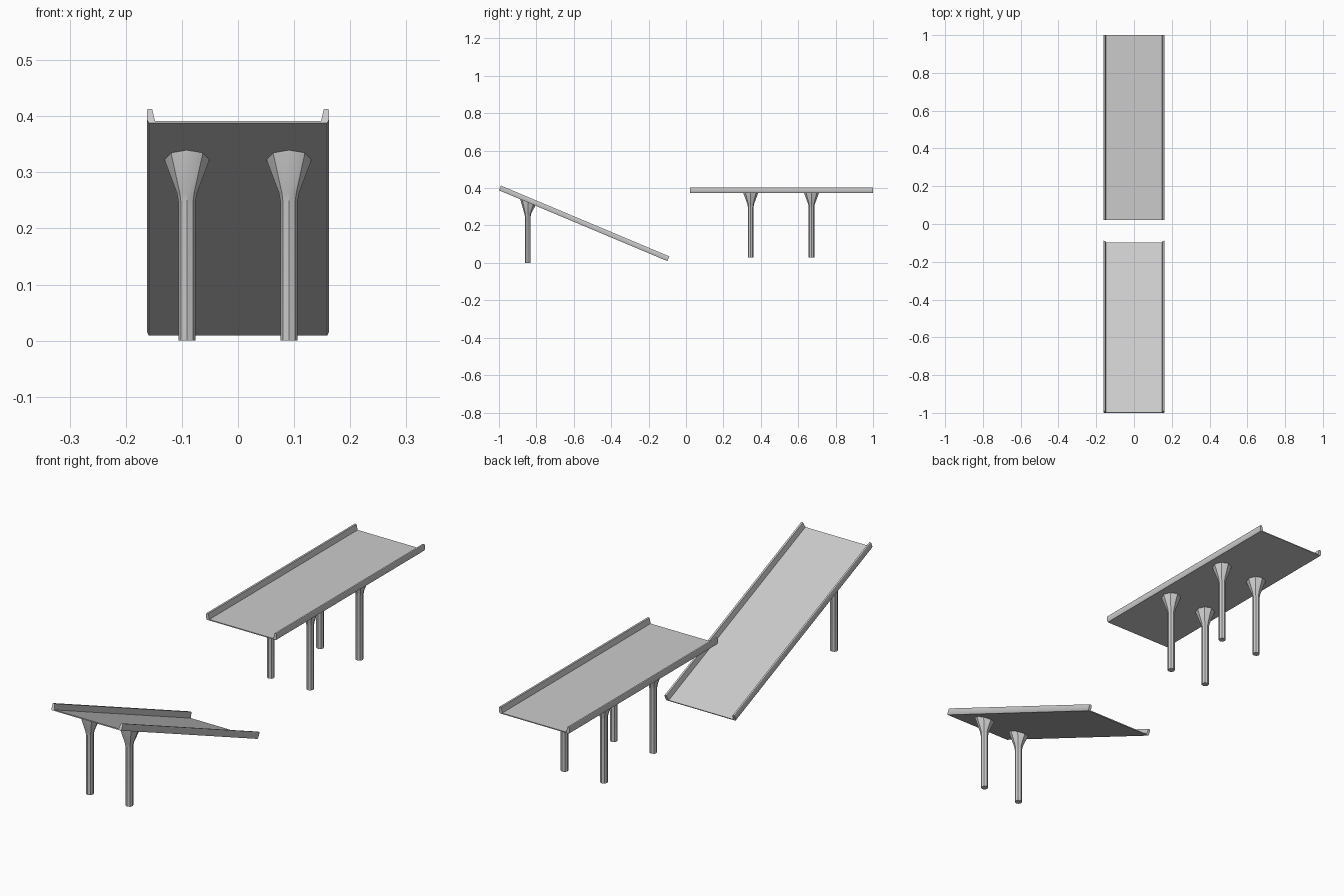
import bpy, bmesh, math
from mathutils import Vector

if "Cube" in bpy.data.objects:
    bpy.data.objects.remove(bpy.data.objects["Cube"])

RAMP_ANGLE = math.atan2(0.377, 0.897)
SLOPE = math.tan(RAMP_ANGLE)


def finish(bm, name):
    bmesh.ops.recalc_face_normals(bm, faces=bm.faces)
    me = bpy.data.meshes.new(name)
    bm.to_mesh(me)
    bm.free()
    ob = bpy.data.objects.new(name, me)
    bpy.context.collection.objects.link(ob)
    bpy.ops.object.select_all(action='DESELECT')
    ob.select_set(True)
    bpy.context.view_layer.objects.active = ob
    bpy.ops.object.shade_smooth_by_angle(angle=math.radians(40))
    return ob


# Half of the channel profile (x, height): thin plate with a raised curb
half = [(0.148, 0.004), (0.153, 0.027), (0.1605, 0.0275),
        (0.162, 0.024), (0.162, 0.006), (0.159, 0.0)]
profile = half + [(-x, h) for x, h in reversed(half)]


def deck(name, start, length, angle):
    """Channel swept along +y from start, pitched down by angle."""
    bm = bmesh.new()
    along = Vector((0, math.cos(angle), -math.sin(angle)))
    up = Vector((0, math.sin(angle), math.cos(angle)))
    rings = []
    for d in (0, length):
        rings.append([bm.verts.new(Vector(start) + Vector((x, 0, 0)) + up * h + along * d)
                      for x, h in profile])
    n = len(profile)
    for i in range(n):
        j = (i + 1) % n
        bm.faces.new((rings[0][i], rings[0][j], rings[1][j], rings[1][i]))
    # End faces: the plate strip plus one curb each side
    for r in rings:
        bm.faces.new((r[0], r[5], r[6], r[11]))
        bm.faces.new(r[0:6])
        bm.faces.new(r[6:12])
    return finish(bm, name)


def pillar(name, x, y, foot, top, slope=0.0, sides=8):
    """Round post with a flared head whose top follows the deck slope."""
    bm = bmesh.new()
    rings = []
    for r, z, s in ((0.015, foot, 0), (0.015, top - 0.077, 0),
                    (0.018, top - 0.06, 0), (0.039, top - 0.004, slope),
                    (0.039, top + 0.001, slope)):
        ring = []
        for k in range(sides):
            a = math.tau * k / sides
            dy = r * math.sin(a)
            ring.append(bm.verts.new((x + r * math.cos(a), y + dy, z - s * dy)))
        rings.append(ring)
    for lo, hi in zip(rings, rings[1:]):
        for k in range(sides):
            m = (k + 1) % sides
            bm.faces.new((lo[k], lo[m], hi[m], hi[k]))
    bm.faces.new(rings[0])
    bm.faces.new(rings[-1])
    return finish(bm, name)


# Sloping ramp and level platform
deck("ramp_deck", (0, -1.0, 0.388), 0.977, RAMP_ANGLE)
deck("platform_deck", (0, 0.022, 0.375), 0.978, 0.0)

# Supports: one pair under the ramp, two pairs under the platform
for side, x in (("left", -0.091), ("right", 0.091)):
    pillar("ramp_pillar_" + side, x, -0.846, 0.0, 0.388 - 0.154 * SLOPE, SLOPE)
    for place, y in (("front", 0.346), ("back", 0.671)):
        pillar(f"platform_pillar_{place}_{side}", x, y, 0.03, 0.375)
